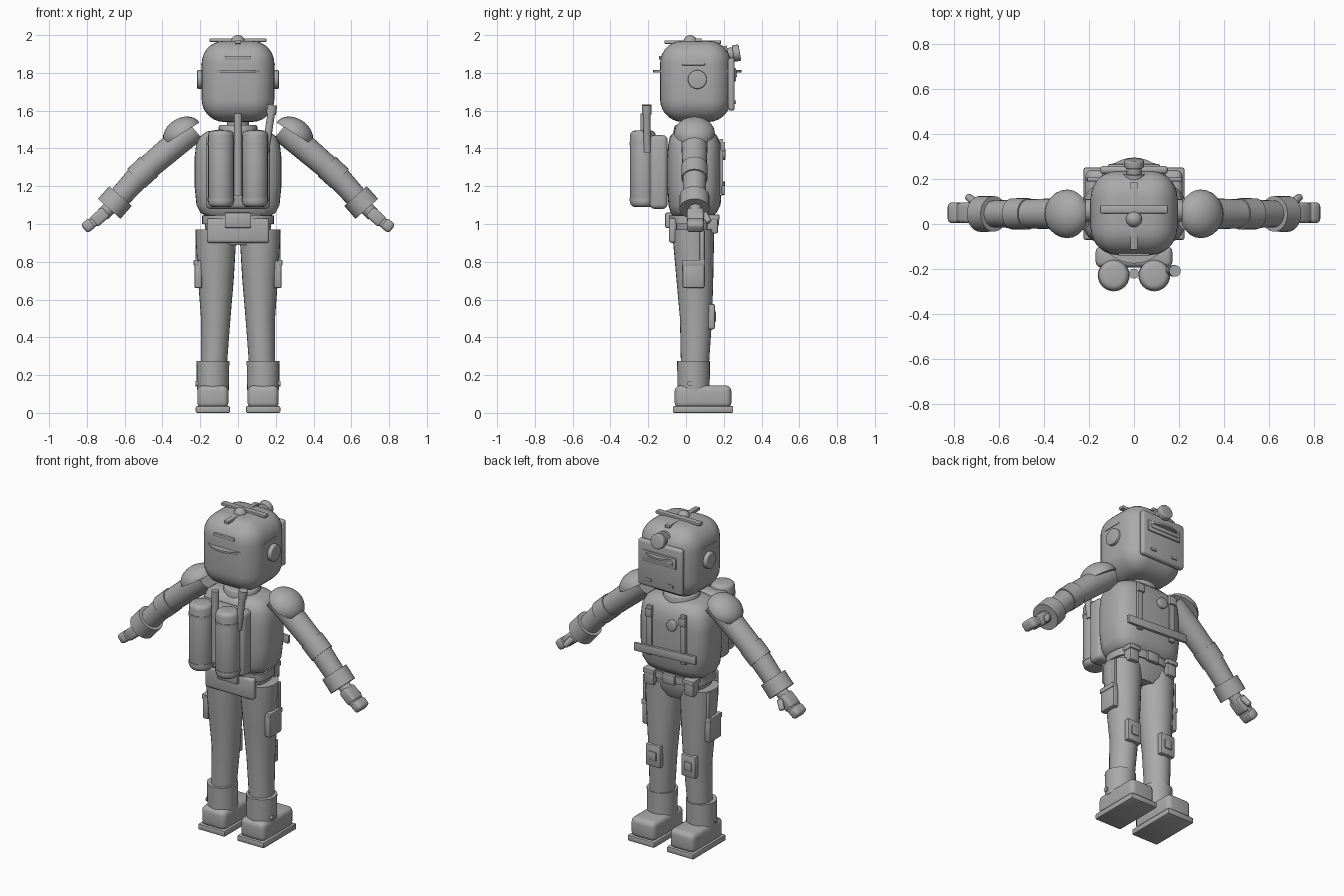
import bpy, bmesh, math
from mathutils import Matrix, Vector

grey = bpy.data.materials.new("plain grey")
grey.diffuse_color = (0.4, 0.4, 0.4, 1)


def finish(name, bm, matrix=Matrix(), angle=35):
    bmesh.ops.recalc_face_normals(bm, faces=bm.faces)
    mesh = bpy.data.meshes.new(name)
    bm.to_mesh(mesh)
    bm.free()
    mesh.transform(matrix)
    mesh.materials.append(grey)
    mesh.shade_smooth()
    mesh.set_sharp_from_angle(angle=math.radians(angle))
    obj = bpy.data.objects.new(name, mesh)
    bpy.context.collection.objects.link(obj)
    return obj


def box(name, center, size, bevel=0.008, seg=2, rot=0, axis='Y'):
    bm = bmesh.new()
    bmesh.ops.create_cube(bm, size=1)
    bmesh.ops.scale(bm, vec=size, verts=bm.verts)
    if bevel:
        bmesh.ops.bevel(bm, geom=bm.edges[:], offset=bevel, segments=seg,
                        affect='EDGES', profile=0.5)
    return finish(name, bm, Matrix.Translation(center) @ Matrix.Rotation(math.radians(rot), 4, axis))


def rod(name, a, b, r1, r2=None, n=24, bevel=0.0):
    a, b = Vector(a), Vector(b)
    bm = bmesh.new()
    bmesh.ops.create_cone(bm, cap_ends=True, segments=n, radius1=r1,
                          radius2=r1 if r2 is None else r2, depth=(b - a).length)
    if bevel:
        rims = [e for e in bm.edges if any(len(f.verts) > 4 for f in e.link_faces)]
        bmesh.ops.bevel(bm, geom=rims, offset=bevel, segments=3, affect='EDGES', profile=0.5)
    rot = (b - a).to_track_quat('Z', 'Y').to_matrix().to_4x4()
    return finish(name, bm, Matrix.Translation((a + b) / 2) @ rot)


def loft(name, rings, n=28, power=2.0):
    # stacked oval rings (x, y, z, rx, ry); a higher power makes them boxier
    bm = bmesh.new()
    loops = []
    for x, y, z, rx, ry in rings:
        loop = []
        for i in range(n):
            t = 2 * math.pi * i / n
            c, s = math.cos(t), math.sin(t)
            loop.append(bm.verts.new((x + rx * math.copysign(abs(c) ** (2 / power), c),
                                      y + ry * math.copysign(abs(s) ** (2 / power), s), z)))
        loops.append(loop)
    for p, q in zip(loops, loops[1:]):
        for i in range(n):
            bm.faces.new((p[i], p[(i + 1) % n], q[(i + 1) % n], q[i]))
    bm.faces.new(loops[0])
    bm.faces.new(loops[-1])
    return finish(name, bm)


def dome(name, center, axis, r, h):
    # half ball with a flat base
    bm = bmesh.new()
    bmesh.ops.create_uvsphere(bm, u_segments=24, v_segments=16, radius=1)
    bmesh.ops.bisect_plane(bm, geom=bm.verts[:] + bm.edges[:] + bm.faces[:],
                           plane_co=(0, 0, 0), plane_no=(0, 0, -1), clear_outer=True)
    bmesh.ops.holes_fill(bm, edges=[e for e in bm.edges if e.is_boundary])
    rot = Vector(axis).to_track_quat('Z', 'Y').to_matrix().to_4x4()
    return finish(name, bm, Matrix.Translation(center) @ rot @ Matrix.Diagonal((r, r, h, 1)))


# Helmet
box("helmet", (0, 0.05, 1.755), (0.385, 0.375, 0.43), 0.12, 7)
loft("helmet_rim", [(0, 0.06, 1.803, 0.192, 0.235), (0, 0.06, 1.814, 0.192, 0.235)], 40)
box("crest_bar_cross", (0, 0.065, 1.973), (0.30, 0.035, 0.018), 0.004)
box("crest_bar_long", (0, 0.035, 1.963), (0.032, 0.30, 0.018), 0.004)
dome("crest_knob", (0, 0.022, 1.965), (0, 0, 1), 0.036, 0.035)
box("rear_vent", (0, -0.128, 1.88), (0.14, 0.03, 0.02), 0.005)
for s in (1, -1):
    rod("ear_disc", (s * 0.18, 0.06, 1.765), (s * 0.216, 0.06, 1.765), 0.05, bevel=0.006)
    box("side_vent", (s * 0.186, 0.04, 1.845), (0.02, 0.12, 0.01), 0.003)

# Face plate with visor slot, rivets and lamp
box("face_plate", (0, 0.24, 1.74), (0.30, 0.036, 0.28), 0.015, 3)
box("visor_frame", (0, 0.258, 1.79), (0.23, 0.016, 0.07), 0.006)
box("visor_bar", (0, 0.264, 1.79), (0.19, 0.012, 0.025), 0.004)
for s in (1, -1):
    box("plate_rivet", (s * 0.075, 0.259, 1.645), (0.04, 0.012, 0.018), 0.004)
rod("lamp_mount", (0, 0.17, 1.885), (0, 0.225, 1.895), 0.05)
rod("lamp", (0, 0.205, 1.895), (0, 0.265, 1.905), 0.034)
rod("lamp_rim", (0, 0.25, 1.902), (0, 0.285, 1.908), 0.044, bevel=0.006)

# Neck and torso
rod("neck", (0, 0.04, 1.46), (0, 0.04, 1.58), 0.058)
rod("collar", (0, 0.04, 1.47), (0, 0.04, 1.525), 0.11, 0.10, bevel=0.01)
loft("torso", [(0, 0.035, 1.04, 0.165, 0.10), (0, 0.04, 1.06, 0.20, 0.122),
               (0, 0.045, 1.10, 0.22, 0.138), (0, 0.045, 1.20, 0.23, 0.145),
               (0, 0.045, 1.35, 0.23, 0.145), (0, 0.045, 1.42, 0.222, 0.14),
               (0, 0.04, 1.465, 0.20, 0.125), (0, 0.04, 1.49, 0.165, 0.10),
               (0, 0.04, 1.50, 0.10, 0.06)], 40, 3.2)

# Chest harness
for s in (1, -1):
    box("chest_strap", (s * 0.115, 0.187, 1.30), (0.036, 0.02, 0.30), 0.004)
    box("strap_buckle", (s * 0.115, 0.195, 1.41), (0.045, 0.024, 0.05), 0.005)
box("chest_band", (0, 0.198, 1.19), (0.42, 0.018, 0.05), 0.004, rot=3)
rod("chest_dial", (-0.04, 0.17, 1.37), (-0.04, 0.208, 1.37), 0.032, bevel=0.005)

# Hips and belt
loft("pelvis", [(0, 0.04, 0.89, 0.08, 0.08), (0, 0.04, 0.93, 0.15, 0.10),
                (0, 0.04, 0.98, 0.175, 0.11), (0, 0.04, 1.06, 0.18, 0.115)], 32, 2.8)
loft("belt", [(0, 0.035, 1.0, 0.19, 0.125), (0, 0.035, 1.045, 0.19, 0.125)], 32, 2.8)
box("belt_buckle", (0, 0.162, 1.02), (0.08, 0.025, 0.06), 0.006)
box("rear_flap", (0, -0.07, 0.965), (0.33, 0.04, 0.13), 0.015, 3)
box("rear_pouch", (0, -0.09, 1.02), (0.14, 0.04, 0.08), 0.008)

for s in (1, -1):
    # Legs and boots
    loft("leg", [(s * 0.117, 0.04, 0.97, 0.107, 0.11), (s * 0.117, 0.04, 0.90, 0.106, 0.108),
                 (s * 0.117, 0.047, 0.70, 0.094, 0.097), (s * 0.118, 0.053, 0.50, 0.078, 0.085),
                 (s * 0.128, 0.047, 0.25, 0.069, 0.074), (s * 0.13, 0.045, 0.13, 0.066, 0.07)])
    rod("boot_cuff", (s * 0.133, 0.04, 0.12), (s * 0.133, 0.04, 0.275), 0.085, 0.087)
    box("boot", (s * 0.133, 0.09, 0.085), (0.165, 0.30, 0.12), 0.03, 4)
    box("boot_sole", (s * 0.133, 0.09, 0.018), (0.182, 0.32, 0.036), 0.008)
    rod("ankle_stud", (s * 0.21, 0.02, 0.155), (s * 0.225, 0.02, 0.155), 0.014, n=12)
    box("knee_pad", (s * 0.12, 0.135, 0.51), (0.10, 0.035, 0.135), 0.01)
    box("knee_pad_centre", (s * 0.12, 0.152, 0.51), (0.05, 0.014, 0.055), 0.004)
    box("thigh_pouch", (s * 0.21, 0.04, 0.735), (0.042, 0.115, 0.15), 0.01)
    box("pouch_flap", (s * 0.222, 0.04, 0.795), (0.026, 0.118, 0.03), 0.005)
    box("pouch_strap", (s * 0.215, 0.085, 0.87), (0.02, 0.025, 0.19), 0.004)
    # Belt pouches
    box("belt_pouch", (s * 0.135, 0.14, 1.0), (0.065, 0.06, 0.10), 0.01)
    box("belt_pouch_flap", (s * 0.135, 0.142, 1.035), (0.075, 0.07, 0.03), 0.006)

    # Arms
    dome("shoulder_pad", (s * 0.296, 0.045, 1.48), (s * 0.53, 0, 0.85), 0.108, 0.08)
    rod("upper_arm", (s * 0.235, 0.045, 1.505), (s * 0.515, 0.045, 1.265), 0.073, 0.063)
    rod("elbow_band", (s * 0.47, 0.045, 1.305), (s * 0.54, 0.045, 1.24), 0.07, 0.069)
    rod("forearm", (s * 0.515, 0.045, 1.265), (s * 0.65, 0.045, 1.115), 0.064, 0.058)
    rod("wrist_cuff", (s * 0.622, 0.045, 1.148), (s * 0.682, 0.045, 1.08), 0.079, 0.08)
    rod("wrist", (s * 0.665, 0.05, 1.10), (s * 0.715, 0.05, 1.05), 0.036)
    box("palm", (s * 0.732, 0.05, 1.037), (0.066, 0.09, 0.09), 0.015, 3, s * 132)
    box("finger_base", (s * 0.768, 0.05, 1.008), (0.05, 0.085, 0.04), 0.01, 2, s * 132)
    box("fingers", (s * 0.792, 0.05, 0.992), (0.06, 0.092, 0.06), 0.018, 3, s * 128)
    rod("thumb", (s * 0.705, 0.095, 1.055), (s * 0.738, 0.122, 1.01), 0.019, 0.016, 12, 0.006)

    # Backpack tanks
    rod("tank", (s * 0.09, -0.228, 1.09), (s * 0.09, -0.228, 1.495), 0.068, bevel=0.025)
    for z in (1.13, 1.425):
        rod("tank_band", (s * 0.09, -0.228, z - 0.008), (s * 0.09, -0.228, z + 0.008), 0.071)

# Backpack frame and pipes
box("backpack", (0, -0.145, 1.275), (0.34, 0.095, 0.39), 0.025, 3)
rod("centre_pipe", (0, -0.22, 1.15), (0, -0.22, 1.585), 0.022, n=16)
rod("antenna", (0.145, -0.205, 1.38), (0.178, -0.208, 1.60), 0.02, n=16)
rod("antenna_tip", (0.175, -0.208, 1.58), (0.182, -0.208, 1.63), 0.026, n=16)
